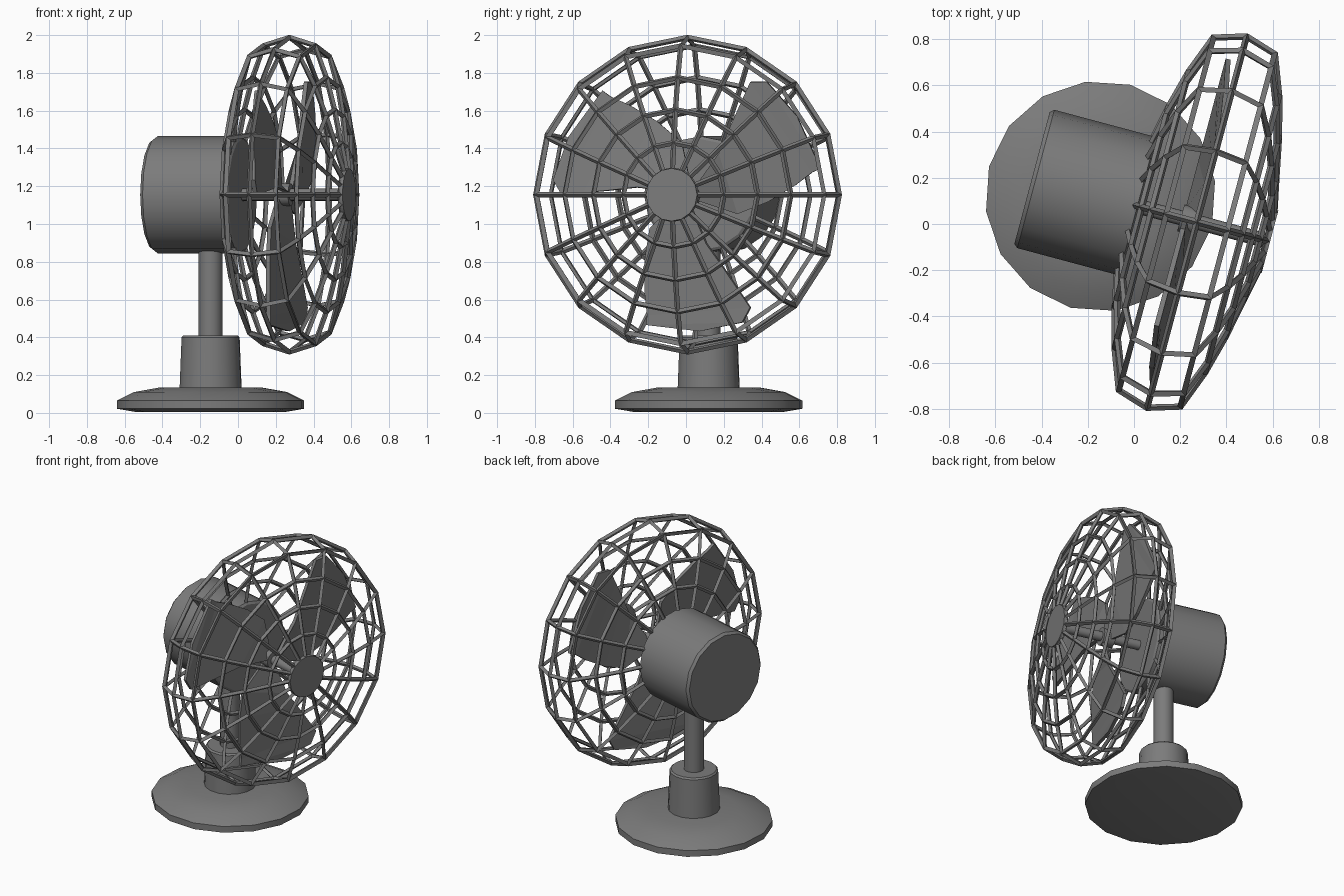
import bpy, bmesh, math
from mathutils import Matrix, Vector

if "Cube" in bpy.data.objects:
    bpy.data.objects.remove(bpy.data.objects["Cube"])

# Whole fan is turned 15 degrees about the upright axis of its stand
FRAME = Matrix.Translation((-0.145, 0.12, 0)) @ Matrix.Rotation(math.radians(-15), 4, 'Z')
# Head frame: local z of a lathe becomes the fan's forward axis
AXIS_Z = 1.155
HEAD = FRAME @ Matrix.Translation((0, 0, AXIS_Z)) @ Matrix.Rotation(math.radians(90), 4, 'Y')
SIDES = 16


def add_object(name, bm, matrix, smooth=True):
    bmesh.ops.transform(bm, matrix=matrix, verts=bm.verts)
    bmesh.ops.recalc_face_normals(bm, faces=bm.faces)
    mesh = bpy.data.meshes.new(name)
    bm.to_mesh(mesh)
    bm.free()
    obj = bpy.data.objects.new(name, mesh)
    bpy.context.collection.objects.link(obj)
    if smooth:
        bpy.ops.object.select_all(action='DESELECT')
        bpy.context.view_layer.objects.active = obj
        obj.select_set(True)
        bpy.ops.object.shade_smooth_by_angle(angle=math.radians(30))
    return obj


def lathe(name, profile, matrix, sides=SIDES, capped=True, smooth=True):
    """Revolve (radius, height) pairs around local z."""
    bm = bmesh.new()
    rings = []
    for r, h in profile:
        angles = [2 * math.pi * i / sides for i in range(sides)]
        rings.append([bm.verts.new((r * math.cos(a), r * math.sin(a), h)) for a in angles])
    for low, high in zip(rings, rings[1:]):
        for i in range(sides):
            j = (i + 1) % sides
            bm.faces.new((low[i], low[j], high[j], high[i]))
    if capped:
        bm.faces.new(rings[0])
        bm.faces.new(rings[-1])
    return add_object(name, bm, matrix, smooth)


# Stand
lathe("base", [(0.40, 0.005), (0.50, 0.022), (0.50, 0.065), (0.41, 0.11), (0.27, 0.135)], FRAME)
lathe("neck", [(0.166, 0.12), (0.155, 0.40), (0.145, 0.41)], FRAME)
lathe("pole", [(0.064, 0.39), (0.064, 0.90)], FRAME)

# Motor housing
lathe("motor", [(0.295, -0.307), (0.31, -0.29), (0.31, 0.165), (0.295, 0.175)], HEAD)

# Shaft, blade hub and front cap
lathe("shaft", [(0.032, 0.15), (0.032, 0.74)], HEAD)
lathe("blade_hub", [(0.06, 0.36), (0.06, 0.44)], HEAD)
lathe("cage_cap", [(0.14, 0.733), (0.14, 0.76)], HEAD)

# Wire cage, symmetric about the rim
MID = 0.432
half = [(0.79, 0.139), (0.62, 0.202), (0.45, 0.247), (0.275, 0.282), (0.13, 0.312)]
cage_profile = ([(r, MID - d) for r, d in reversed(half)] + [(0.832, MID)]
                + [(r, MID + d) for r, d in half])
cage = lathe("cage", cage_profile, HEAD, capped=False, smooth=False)
wire = cage.modifiers.new("wire", 'WIREFRAME')
wire.thickness = 0.029
wire.offset = 0

# Blades: matching (radius, angle) points on the trailing and leading edges
trailing = [(0.05, -70), (0.28, -56), (0.43, -40), (0.58, -30), (0.68, -25), (0.73, -24)]
leading = [(0.05, 10), (0.28, 17), (0.43, 22), (0.57, 24), (0.69, 25), (0.74, 19)]


def blade(name, direction):
    bm = bmesh.new()

    def point(r, angle, forward):
        t = math.radians(direction + angle)
        return bm.verts.new(Vector((0.405 + forward, r * math.cos(t), AXIS_Z + r * math.sin(t))))

    rows = [(point(*a, -0.025), point(*b, 0.025)) for a, b in zip(trailing, leading)]
    for p, q in zip(rows, rows[1:]):
        bm.faces.new((p[0], p[1], q[1], q[0]))
    # Pointed tip
    bm.faces.new((rows[-1][0], rows[-1][1], point(0.725, 0, 0)))
    obj = add_object(name, bm, FRAME, smooth=False)
    solid = obj.modifiers.new("thickness", 'SOLIDIFY')
    solid.thickness = 0.022
    solid.offset = 0


for i in range(3):
    blade(f"blade_{i + 1}", 35 + 120 * i)

# Dark grey finish on every part
grey = bpy.data.materials.new("dark_grey")
grey.diffuse_color = (0.2, 0.2, 0.2, 1)
grey.use_nodes = True
grey.node_tree.nodes["Principled BSDF"].inputs["Base Color"].default_value = grey.diffuse_color
for obj in bpy.data.objects:
    obj.data.materials.append(grey)
